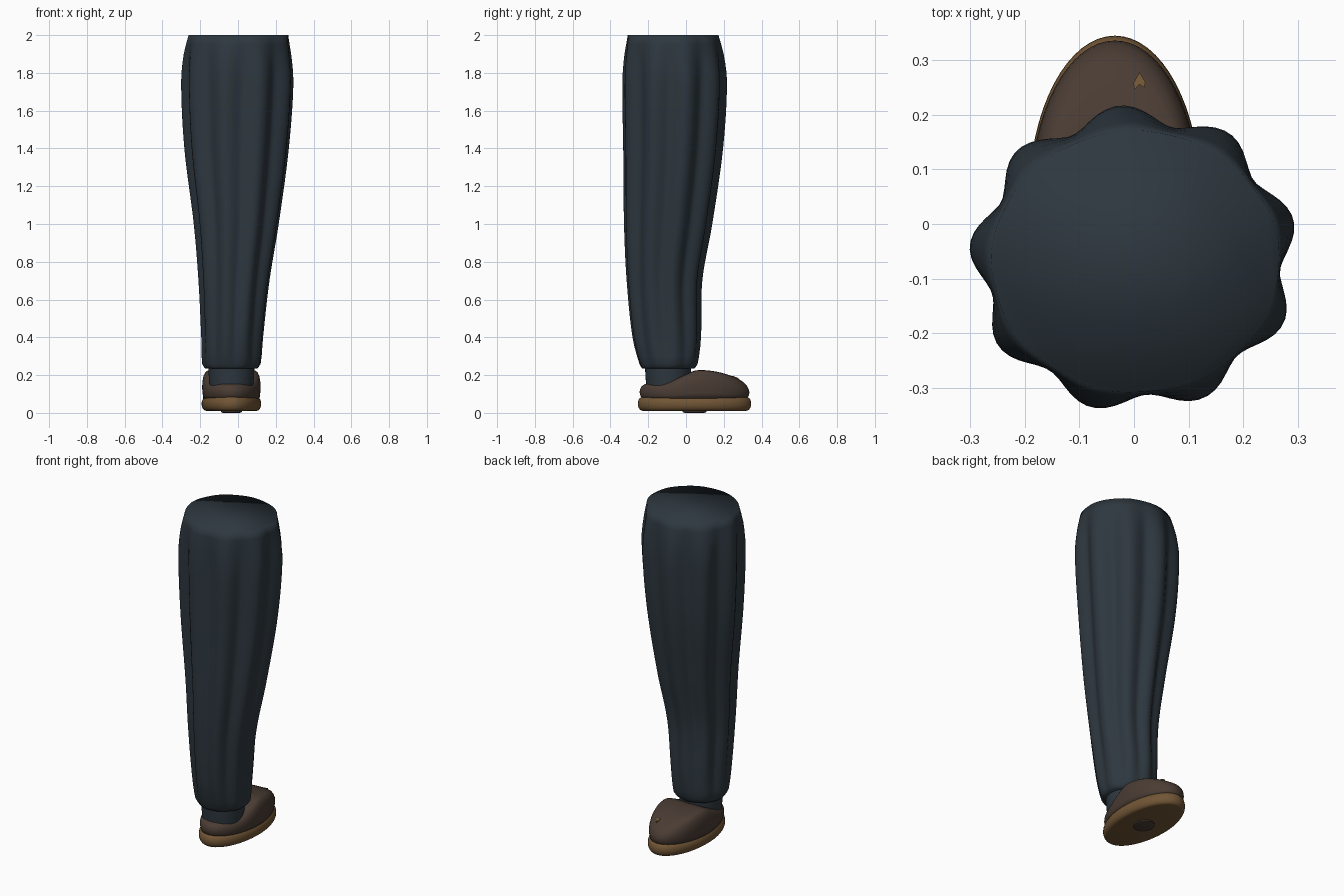
import bpy, bmesh
from math import sin, cos, pi, radians

if "Cube" in bpy.data.objects:
    bpy.data.objects.remove(bpy.data.objects["Cube"], do_unlink=True)


def material(name, rgb):
    m = bpy.data.materials.new(name)
    m.use_nodes = True
    m.diffuse_color = (*rgb, 1)
    m.node_tree.nodes["Principled BSDF"].inputs["Base Color"].default_value = (*rgb, 1)
    return m


navy = material("dark slate cloth", (0.027, 0.039, 0.050))
leather = material("dark brown leather", (0.068, 0.045, 0.034))
tan = material("tan sole", (0.165, 0.092, 0.036))


def sample(table, t):
    """Smooth interpolation through rows of (key, values...)."""
    t = min(max(t, table[0][0]), table[-1][0])
    for i in range(len(table) - 1):
        a, b = table[i], table[i + 1]
        if t <= b[0]:
            p, q = table[max(i - 1, 0)], table[min(i + 2, len(table) - 1)]
            h = b[0] - a[0]
            u = (t - a[0]) / h
            out = []
            for k in range(1, len(a)):
                ma = (b[k] - p[k]) / (b[0] - p[0]) * h
                mb = (q[k] - a[k]) / (q[0] - a[0]) * h
                out.append((2*u**3 - 3*u*u + 1)*a[k] + (u**3 - 2*u*u + u)*ma
                           + (3*u*u - 2*u**3)*b[k] + (u**3 - u*u)*mb)
            return out


def loft(name, rings, mat, angle=None):
    """Skin a list of closed rings and cap both ends."""
    bm = bmesh.new()
    loops = [[bm.verts.new(p) for p in ring] for ring in rings]
    n = len(loops[0])
    for lo, hi in zip(loops, loops[1:]):
        for i in range(n):
            j = (i + 1) % n
            bm.faces.new((lo[i], lo[j], hi[j], hi[i]))
    bm.faces.new(loops[0][::-1])
    bm.faces.new(loops[-1])
    mesh = bpy.data.meshes.new(name)
    bm.to_mesh(mesh)
    bm.free()
    mesh.materials.append(mat)
    obj = bpy.data.objects.new(name, mesh)
    bpy.context.collection.objects.link(obj)
    bpy.ops.object.select_all(action='DESELECT')
    obj.select_set(True)
    bpy.context.view_layer.objects.active = obj
    if angle:
        bpy.ops.object.shade_smooth_by_angle(angle=radians(angle))
    else:
        bpy.ops.object.shade_smooth()
    return obj


def ellipse(cx, cy, rx, ry, z, n=64):
    return [(cx + rx*cos(2*pi*i/n), cy + ry*sin(2*pi*i/n), z) for i in range(n)]


# Trouser leg: height, left edge, right edge, front edge, back edge, pleat depth
LEG = [
    (0.235, -0.175, 0.105, -0.235, 0.045, 0.03),
    (0.26, -0.19, 0.123, -0.25, 0.062, 0.05),
    (0.4, -0.195, 0.137, -0.288, 0.08, 0.09),
    (0.7, -0.21, 0.172, -0.32, 0.087, 0.12),
    (1.0, -0.235, 0.222, -0.335, 0.14, 0.13),
    (1.4, -0.285, 0.277, -0.34, 0.197, 0.13),
    (1.75, -0.302, 0.302, -0.345, 0.218, 0.12),
    (1.9, -0.288, 0.288, -0.332, 0.2, 0.07),
    (2.0, -0.262, 0.268, -0.31, 0.172, 0.01),
]


def leg_ring(z, n=108):
    x0, x1, y0, y1, depth = sample(LEG, z)
    ring = []
    for i in range(n):
        a = 2*pi*i/n
        # nine pleats, narrow at the crease
        wave = (1 + cos(9*(a - radians(95)))) / 2
        r = 1 - depth*(1 - wave**0.8)
        ring.append(((x0 + x1)/2 + (x1 - x0)/2*r*cos(a),
                     (y0 + y1)/2 + (y1 - y0)/2*r*sin(a), z))
    return ring


heights = [0.235, 0.245, 0.26] + [0.3 + 0.05*i for i in range(35)]
loft("trouser_leg", [leg_ring(z) for z in heights], navy)

# Ankle between cuff and shoe
loft("ankle", [ellipse(-0.035, -0.095, r, r, z)
               for r, z in ((0.115, 0.13), (0.12, 0.2), (0.122, 0.245))], navy, 40)

# Shoe upper: an ellipse drawn in toward a top line that rises over the instep
TOP = [(-0.25, 0.16), (-0.1, 0.163), (-0.03, 0.19), (0.05, 0.224),
       (0.12, 0.224), (0.2, 0.209), (0.3, 0.172), (0.34, 0.15)]
CX, CY = -0.035, 0.045


def top_height(y):
    return sample(TOP, y)[0]


def upper_ring(scale, rise):
    return [(x, y, 0.075 + (top_height(y) - 0.075)*rise)
            for x, y, _ in ellipse(CX, CY, 0.155*scale, 0.291*scale, 0)]


UPPER = [(0.96, 0), (0.985, 0.2), (1, 0.4), (0.99, 0.6), (0.96, 0.78), (0.9, 0.92),
         (0.82, 0.98), (0.7, 1), (0.5, 1), (0.3, 1), (0.1, 1)]
loft("shoe_upper", [upper_ring(s, h) for s, h in UPPER], leather)

# Sole with a rounded rim
sole = []
for i in range(11):
    a = -pi/2 + pi*i/10
    inset = 0.025*(1 - cos(a))
    sole.append(ellipse(CX, CY, 0.158 - inset, 0.3 - inset, 0.048 + 0.037*sin(a)))
loft("sole", sole, tan, 40)

# Worn patch under the sole
loft("sole_patch", [ellipse(CX, CY, r, r*1.15, z, 32)
                    for r, z in ((0.045, 0), (0.055, 0.004), (0.055, 0.0125))], leather, 40)

# Small leaf-shaped fleck on the toe
leaf = [(0.01, 0.278), (-0.001, 0.258), (0.001, 0.246), (0.01, 0.256), (0.019, 0.25), (0.021, 0.26)]
loft("toe_fleck", [[(x, y, top_height(y) + dz) for x, y in leaf]
                   for dz in (-0.004, 0.003)], tan, 30)
